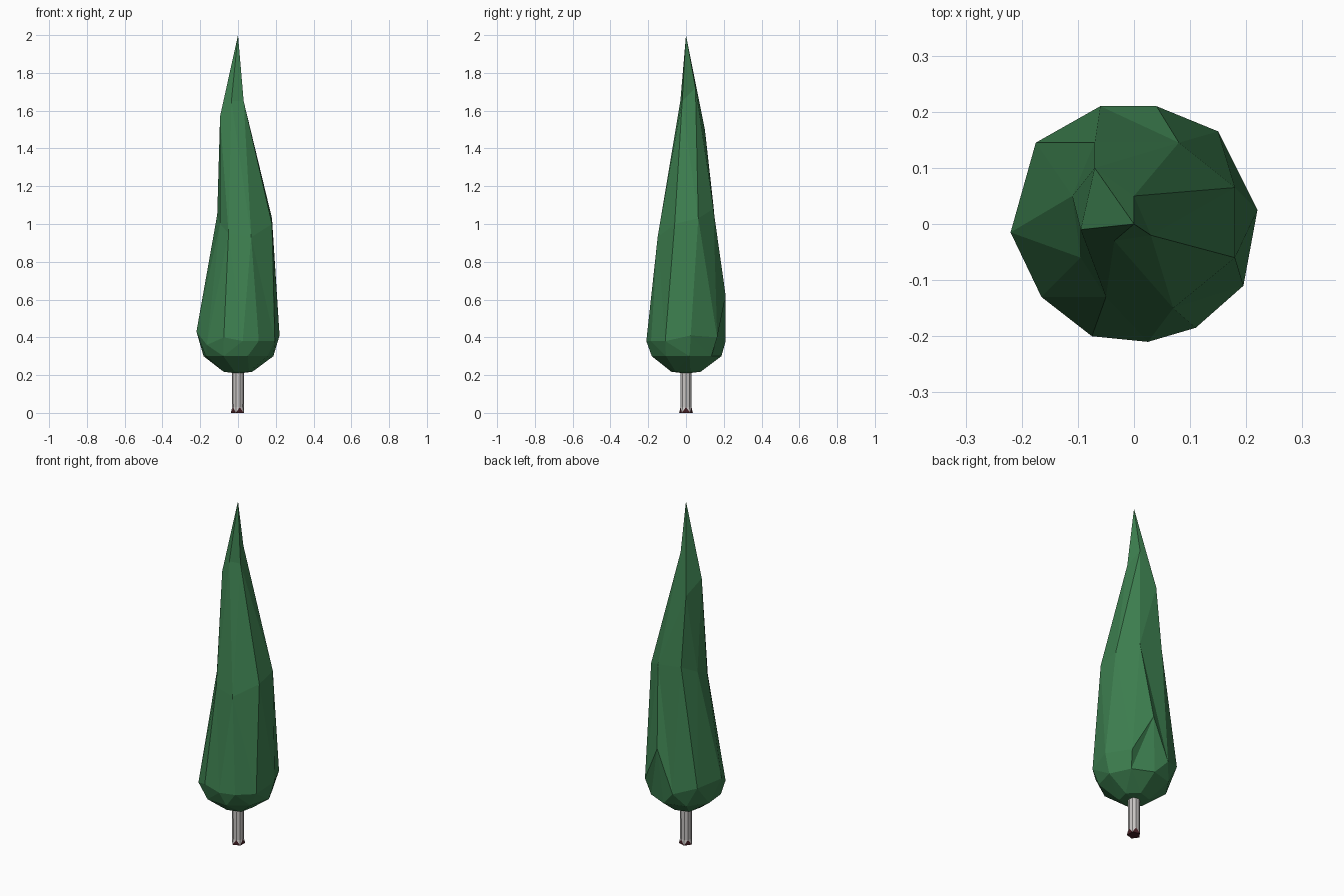
import bpy, bmesh
from math import atan2, cos, sin, pi, tau

cube = bpy.data.objects.get("Cube")
if cube:
    bpy.data.objects.remove(cube, do_unlink=True)


def material(name, rgb):
    mat = bpy.data.materials.new(name)
    mat.use_nodes = True
    mat.diffuse_color = (*rgb, 1)
    bsdf = mat.node_tree.nodes["Principled BSDF"]
    bsdf.inputs["Base Color"].default_value = (*rgb, 1)
    bsdf.inputs["Roughness"].default_value = 0.9
    return mat


def finish(bm, name, materials):
    bmesh.ops.recalc_face_normals(bm, faces=bm.faces[:])
    mesh = bpy.data.meshes.new(name)
    bm.to_mesh(mesh)
    bm.free()
    for mat in materials:
        mesh.materials.append(mat)
    obj = bpy.data.objects.new(name, mesh)
    bpy.context.collection.objects.link(obj)
    return obj


def circle(count, radius, z, turn=0.0):
    return [(radius * cos(turn + tau * i / count),
             radius * sin(turn + tau * i / count), z) for i in range(count)]


def add_ring(bm, points):
    """Add points sorted by angle about their middle: (angle, vertex) pairs."""
    mx = sum(p[0] for p in points) / len(points)
    my = sum(p[1] for p in points) / len(points)
    pairs = [(atan2(p[1] - my, p[0] - mx), bm.verts.new(p)) for p in points]
    return sorted(pairs, key=lambda pair: pair[0])


def stitch(bm, low, high):
    """Join two rings of different counts with a band of triangles."""
    a = low + [(low[0][0] + tau, low[0][1])]
    b = high + [(high[0][0] + tau, high[0][1])]
    i = j = 0
    while i < len(low) or j < len(high):
        if j == len(high) or (i < len(low) and a[i + 1][0] <= b[j + 1][0]):
            bm.faces.new((a[i][1], a[i + 1][1], b[j][1]))
            i += 1
        else:
            bm.faces.new((a[i][1], b[j + 1][1], b[j][1]))
            j += 1


def cap(bm, ring, point):
    tip = bm.verts.new(point)
    for k, (_, vert) in enumerate(ring):
        bm.faces.new((vert, ring[(k + 1) % len(ring)][1], tip))


green = material("foliage green", (0.046, 0.21, 0.078))
bark = material("pale bark", (0.58, 0.56, 0.55))
root = material("dark red root", (0.06, 0.014, 0.018))

# Foliage: faceted, slightly bent spire with a rounded underside
widest = [(-.06, .21, .38), (.04, .21, .62), (.15, .165, .4), (.22, .025, .41),
          (.195, -.11, .38), (.11, -.185, .38), (.025, -.21, .38),
          (-.075, -.2, .4), (-.165, -.13, .36), (-.22, -.015, .43),
          (-.175, .145, .42)]
middle = [(.18, .065, 1.03), (.18, -.06, 1.0), (.08, .145, 1.08),
          (.07, -.15, .93), (-.05, -.13, .95), (-.095, -.06, 1.0),
          (-.11, .05, 1.05), (-.07, .145, 1.1)]
upper = [(-.095, -.01, 1.57), (-.07, .1, 1.5), (0, .05, 1.72),
         (.03, -.02, 1.65), (-.035, -.03, 1.65)]
bm = bmesh.new()
rings = [add_ring(bm, points) for points in (
    circle(6, .08, .218, .3), circle(9, .188, .3, .1), widest, middle, upper)]
for low, high in zip(rings, rings[1:]):
    stitch(bm, low, high)
cap(bm, rings[0], (0, 0, .208))
cap(bm, rings[-1], (0, 0, 2))
finish(bm, "foliage", [green])

# Trunk: slim post, flared at the foot, with dark root wedges
bm = bmesh.new()
sides = 10
top = [bm.verts.new(p) for p in circle(sides, .032, .25)]
neck = [bm.verts.new(p) for p in circle(sides, .031, .03)]
foot = [bm.verts.new((x * (1.15 if k % 2 else .9), y * (1.15 if k % 2 else .9), z))
        for k, (x, y, z) in enumerate(circle(sides, .033, 0))]
for k in range(sides):
    n = (k + 1) % sides
    bm.faces.new((neck[k], neck[n], top[n], top[k]))
    odd, even = (k, n) if k % 2 else (n, k)
    bm.faces.new((foot[odd], neck[odd], neck[even]))
    wedge = bm.faces.new((foot[odd], foot[even], neck[even]))
    wedge.material_index = 1
bm.faces.new(top)
bm.faces.new(foot).material_index = 1
finish(bm, "trunk", [bark, root])
